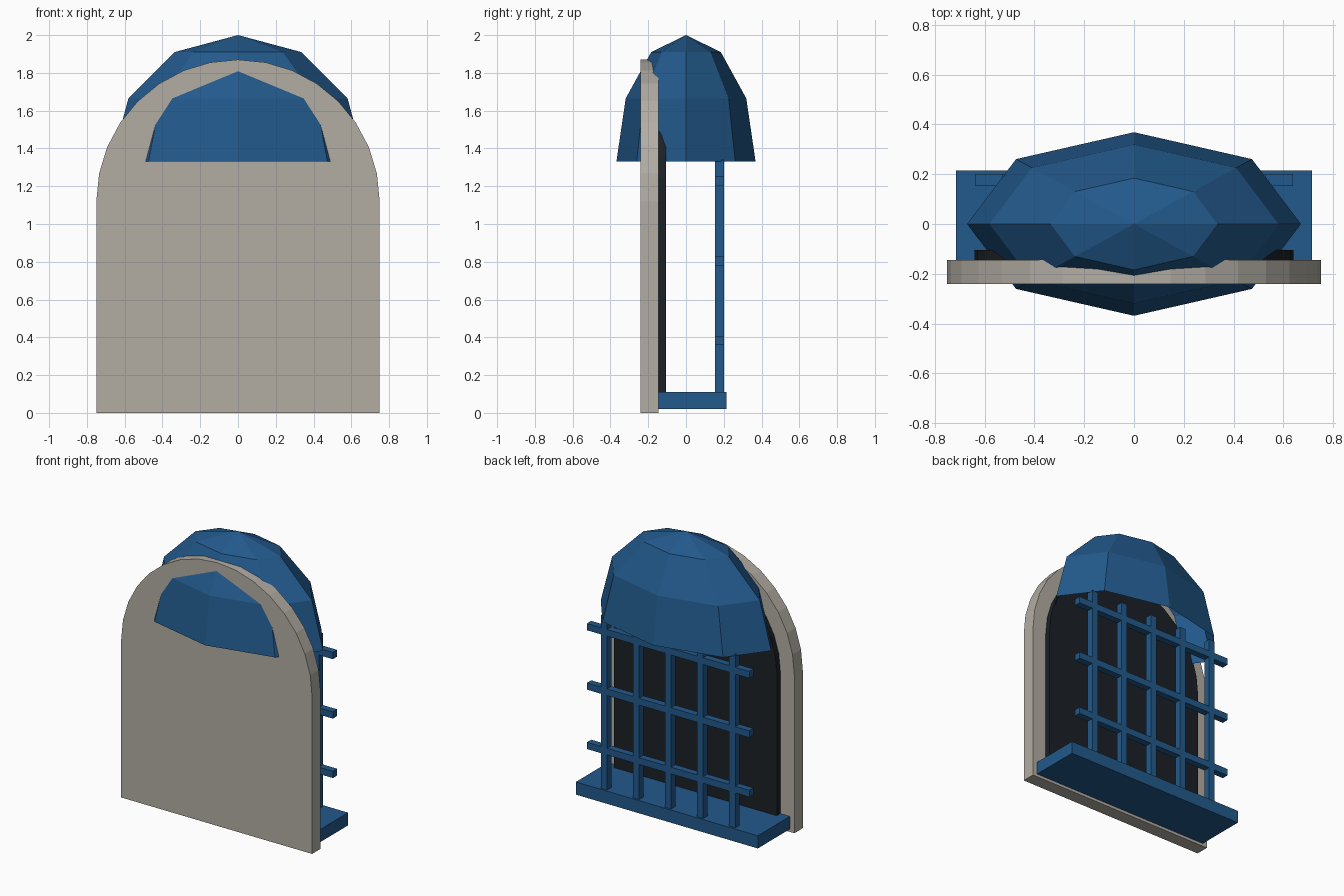
import bpy, bmesh, math

if "Cube" in bpy.data.objects:
    bpy.data.objects.remove(bpy.data.objects["Cube"])


def material(name, rgb):
    m = bpy.data.materials.new(name)
    m.diffuse_color = (*rgb, 1)
    m.use_nodes = True
    m.node_tree.nodes["Principled BSDF"].inputs["Base Color"].default_value = m.diffuse_color
    return m


STONE = material("stone", (0.45, 0.42, 0.37))
BLUE = material("blue_paint", (0.016, 0.10, 0.26))
DARK = material("dark_glass", (0.011, 0.015, 0.019))


def finish(name, bm, mat):
    bmesh.ops.recalc_face_normals(bm, faces=bm.faces)
    mesh = bpy.data.meshes.new(name)
    bm.to_mesh(mesh)
    bm.free()
    mesh.materials.append(mat)
    ob = bpy.data.objects.new(name, mesh)
    bpy.context.collection.objects.link(ob)
    return ob


def box(name, x, y, z, mat):
    bm = bmesh.new()
    bmesh.ops.create_cube(bm, size=1)
    for v in bm.verts:
        v.co = [lo + (c + 0.5) * (hi - lo) for c, (lo, hi) in zip(v.co, (x, y, z))]
    return finish(name, bm, mat)


def arch(name, r, y0, y1, base, spring, mat, segs=16):
    bm = bmesh.new()
    pts = [(r * math.cos(math.pi * i / segs), spring + r * math.sin(math.pi * i / segs))
           for i in range(segs + 1)]
    pts += [(-r, base), (r, base)]
    face = bm.faces.new([bm.verts.new((x, y0, z)) for x, z in pts])
    ext = bmesh.ops.extrude_face_region(bm, geom=[face], use_keep_orig=True)
    for v in ext["geom"]:
        if isinstance(v, bmesh.types.BMVert):
            v.co.y = y1
    return finish(name, bm, mat)


# Arched stone slab and the dark pane on its back
arch("stone_surround", 0.75, -0.24, -0.145, 0, 1.12, STONE)
arch("dark_pane", 0.64, -0.15, -0.105, 0.05, 1.12, DARK)

# Sill
box("sill", (-0.715, 0.715), (-0.145, 0.215), (0.02, 0.11), BLUE)

# Grille bars
T = 0.024
YB = (0.177 - T, 0.177 + T)
for i in range(5):
    x = (i - 2) * 0.252
    box(f"upright_bar_{i + 1}", (x - T, x + T), YB, (0.09, 1.34), BLUE)
for i in range(3):
    z = 0.383 + i * 0.422
    box(f"cross_bar_{i + 1}", (-0.638, 0.638), YB, (z - T, z + T), BLUE)

# Open faceted half-dome canopy
bm = bmesh.new()
bmesh.ops.create_uvsphere(bm, u_segments=8, v_segments=6, radius=0.67)
bmesh.ops.delete(bm, geom=[v for v in bm.verts if v.co.z < -0.01], context="VERTS")
for v in bm.verts:
    v.co.y *= 0.55
    v.co.z += 1.33
finish("dome_canopy", bm, BLUE)
